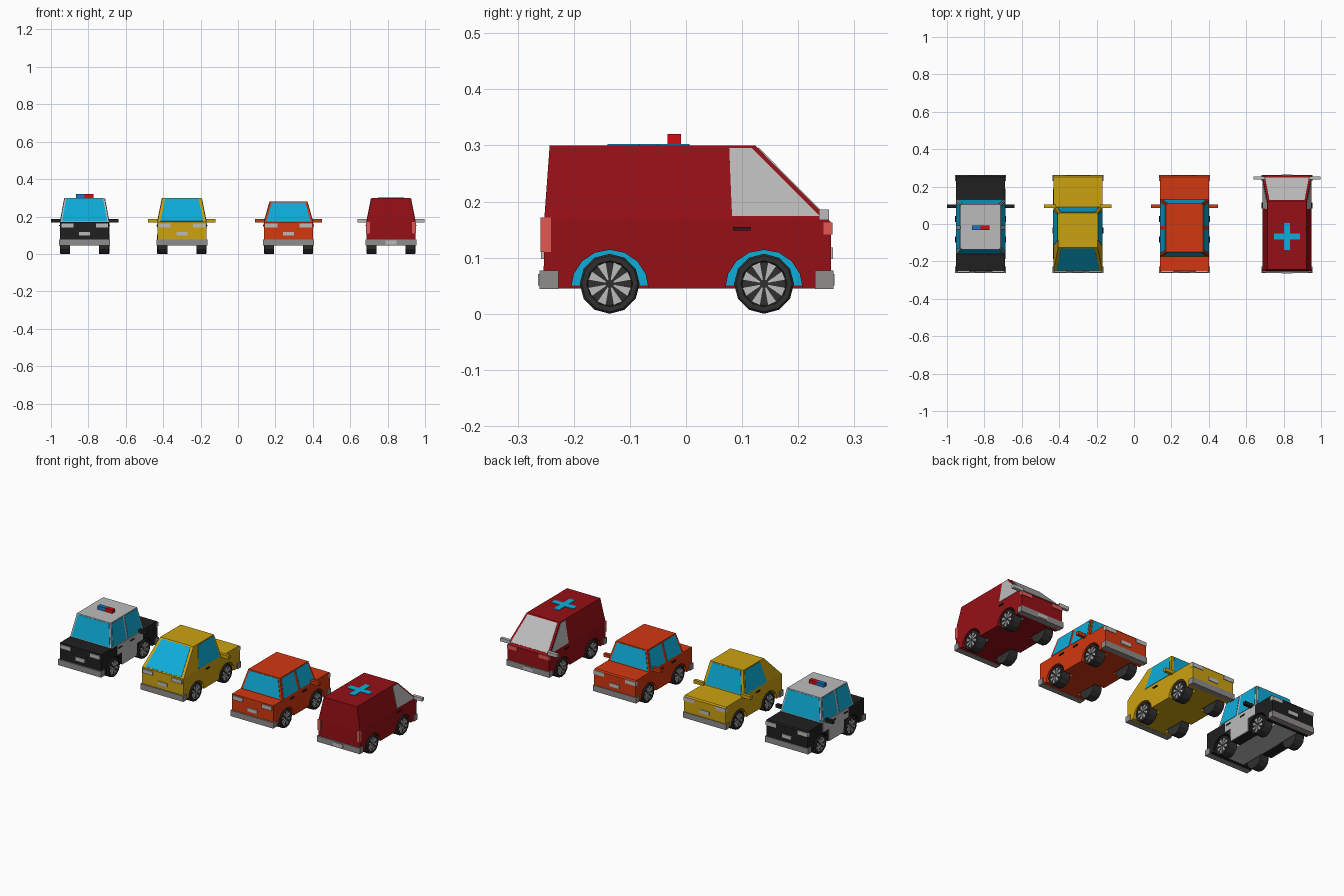
import bpy, bmesh, math

if "Cube" in bpy.data.objects:
    bpy.data.objects.remove(bpy.data.objects["Cube"])

def mat(name, r, g, b):
    m = bpy.data.materials.new(name)
    m.diffuse_color = (r, g, b, 1)
    m.use_nodes = True
    m.node_tree.nodes["Principled BSDF"].inputs["Base Color"].default_value = m.diffuse_color
    return m

RED = mat("dark_red", .30, .005, .008)
YEL = mat("yellow", .60, .36, .005)
ORA = mat("orange", .64, .04, .005)
BLK = mat("black", .014, .014, .014)
SIL = mat("silver", .50, .50, .50)
GRY = mat("bumper_grey", .28, .27, .26)
BLU = mat("glass_blue", .004, .42, .70)
TYR = mat("tyre", .03, .03, .03)
SAL = mat("salmon", .75, .10, .09)
LBL = mat("beacon_blue", .01, .18, .55)
LRD = mat("beacon_red", .65, .004, .006)

W, BOT, WAIST = .131, .045, .17      # body half width, underside and waist heights
AXLES = (-.136, .139)

def finish(name, bm, m, cx):
    bmesh.ops.recalc_face_normals(bm, faces=bm.faces)
    me = bpy.data.meshes.new(name)
    bm.to_mesh(me)
    bm.free()
    me.materials.append(m)
    o = bpy.data.objects.new(name, me)
    o.location.x = cx
    bpy.context.collection.objects.link(o)
    return o

def hexa(bm, lo, hi):
    """Closed solid between two loops of equal length."""
    a = [bm.verts.new(p) for p in lo]
    b = [bm.verts.new(p) for p in hi]
    n = len(a)
    bm.faces.new(a)
    bm.faces.new(b[::-1])
    for i in range(n):
        bm.faces.new((a[i], a[(i + 1) % n], b[(i + 1) % n], b[i]))

def rect(x0, x1, y0, y1, z):
    return [(x0, y0, z), (x1, y0, z), (x1, y1, z), (x0, y1, z)]

def boxes(name, cx, m, *bs, mirror=False):
    bm = bmesh.new()
    for x0, x1, y0, y1, z0, z1 in bs:
        hexa(bm, rect(x0, x1, y0, y1, z0), rect(x0, x1, y0, y1, z1))
        if mirror:
            hexa(bm, rect(-x1, -x0, y0, y1, z0), rect(-x1, -x0, y0, y1, z1))
    return finish(name, bm, m, cx)

def panes(name, cx, m, loops):
    """Thin glass plates."""
    bm = bmesh.new()
    for l in loops:
        bm.faces.new([bm.verts.new(p) for p in l])
    o = finish(name, bm, m, cx)
    s = o.modifiers.new("thickness", 'SOLIDIFY')
    s.thickness, s.offset = .004, 0

def lower_body(cx, m, well):
    # side profile with two arches, extruded across the car
    prof = [(-.254, BOT)]
    for ay in AXLES:
        prof += [(ay - .069 * math.cos(math.pi * i / 8), BOT + .069 * math.sin(math.pi * i / 8))
                 for i in range(9)]
    prof += [(.258, BOT), (.258, .163), (.252, WAIST), (-.2525, WAIST)]
    bm = bmesh.new()
    hexa(bm, [(-W, y, z) for y, z in prof], [(W, y, z) for y, z in prof])
    finish("lower_body", bm, m, cx)
    boxes("wheel_wells", cx, well, (-.07, .07, -.21, .213, .05, .12))
    boxes("underside", cx, well if m is BLK else m, (-.07, .07, -.21, .213, BOT, .05))

def wheels(cx):
    tyre, spokes = bmesh.new(), bmesh.new()
    n, zc = 12, .0535
    def ring(x, y, r):
        return [tyre.verts.new((x, y + r * math.sin(2 * math.pi * i / n),
                                zc + r * math.cos(2 * math.pi * i / n))) for i in range(n)]
    for s in (-1, 1):
        for y in AXLES:
            # tyre with a recessed rim face
            rs = [ring(s * x, y, r) for x, r in
                  ((.077, .0535), (.128, .0535), (.132, .050), (.132, .041), (.125, .039))]
            tyre.faces.new(rs[0])
            tyre.faces.new(rs[-1])
            for a, b in zip(rs, rs[1:]):
                for i in range(n):
                    j = (i + 1) % n
                    tyre.faces.new((a[i], a[j], b[j], b[i]))
            # wedge spokes
            for k in range(8):
                t = 2 * math.pi * (k + .5) / 8
                pts = [(r, t + d) for r, d in ((.007, -.25), (.039, -.22), (.039, .22), (.007, .25))]
                f = lambda x: [(s * x, y + r * math.sin(q), zc + r * math.cos(q)) for r, q in pts]
                hexa(spokes, f(.124), f(.130))
    finish("tyres", tyre, TYR, cx)
    finish("wheel_spokes", spokes, SIL, cx)

def car(cx, paint, cabin, well, base, roof, rw, rz, side, ends, glass_ends=BLU, glass_side=BLU,
        mirror_y=.094, mirror_mat=None, frame=.012, van=False):
    """base / roof: (rear y, front y) of the cabin; side: window quads; ends: 0 rear, 1 front."""
    lower_body(cx, paint, well)
    wheels(cx)
    t = lambda z: (z - WAIST) / (rz - WAIST)
    wid = lambda z: W + (rw - W) * t(z)
    # cabin
    bm = bmesh.new()
    hexa(bm, rect(-W, W, *base, WAIST), rect(-rw, rw, *roof, rz))
    finish("cabin", bm, cabin, cx)
    # side and end windows
    zb, zt = WAIST + .004, rz - .005
    panes("side_windows", cx, glass_side,
          [[(s * wid(z), y, z) for y, z in ((a, zb), (b, zb), (c, zt), (d, zt))]
           for s in (-1, 1) for a, b, c, d in side])
    loops = []
    for e in ends:
        y = lambda z: base[e] + (roof[e] - base[e]) * t(z)
        loops.append([(s * (wid(z) - frame), y(z), z)
                      for s, z in ((-1, zb), (1, zb), (1, zt), (-1, zt))])
    panes("end_windows", cx, glass_ends, loops)
    # bumpers, mirrors, handles
    boxes("bumpers", cx, GRY, (-.136, .136, -.261, -.227, .044, .077),
          (-.136, .136, .23, .2625, .044, .077))
    boxes("wing_mirrors", cx, mirror_mat or paint,
          (.118, .18, mirror_y - .009, mirror_y + .009, .167, .186), mirror=True)
    hs = [.084] if len(side) == 1 and van else [-.05] if len(side) == 1 else [-.10, .01]
    boxes("door_handles", cx, BLK, *[(.128, .136, h, h + .032, .148, .155) for h in hs], mirror=True)
    # lights and plates
    boxes("front_lights", cx, SAL if van else SIL, (.068, .133, .245, .261, .141, .163), mirror=True)
    if van:
        boxes("rear_lights", cx, SAL, (.113, .133, -.259, -.241, .11, .172), mirror=True)
        boxes("plates", cx, SIL, (-.03, .03, -.264, -.255, .05, .071), (-.03, .03, .255, .265, .05, .071))
    else:
        boxes("rear_lights", cx, SIL, (.06, .125, -.259, -.243, .141, .163), mirror=True)
        boxes("plates", cx, SIL, (-.03, .03, -.258, -.25, .098, .118), (-.03, .03, .25, .262, .098, .118))

# patrol car: black with pale doors and roof
car(-.82, BLK, SIL, SIL, (-.16, .13), (-.133, .105), .107, .30,
    [(-.148, -.027, -.027, -.125), (-.012, .118, .097, -.012)], (0, 1), frame=.009)
boxes("door_panels", -.82, SIL, (.128, .133, -.066, .069, BOT, .116),
      (.128, .133, -.11, .122, .116, WAIST), mirror=True)
boxes("beacon_blue", -.82, LBL, (-.047, 0, -.033, -.009, .298, .32))
boxes("beacon_red", -.82, LRD, (0, .047, -.033, -.009, .298, .32))

# yellow hatchback with a long sloping tail
car(-.30, YEL, YEL, YEL, (-.25, .09), (-.125, .06), .105, .30,
    [(-.115, .076, .05, -.085)], (0, 1), frame=.016)

# orange saloon
car(.27, ORA, ORA, ORA, (-.173, .13), (-.15, .107), .10, .28,
    [(-.158, -.03, -.03, -.138), (-.012, .116, .097, -.012)], (0, 1), frame=.012)

# red van with slanted nose and roof cross
car(.818, RED, RED, BLU, (-.2525, .252), (-.243, .123), .105, .30,
    [(.082, .238, .117, .077)], (1,), SIL, SIL, .246, SIL, .012, True)
boxes("roof_cross", .818, BLU, (-.07, .07, -.084, -.05, .298, .303),
      (-.017, .017, -.05, .006, .298, .303), (-.017, .017, -.14, -.084, .298, .303))
